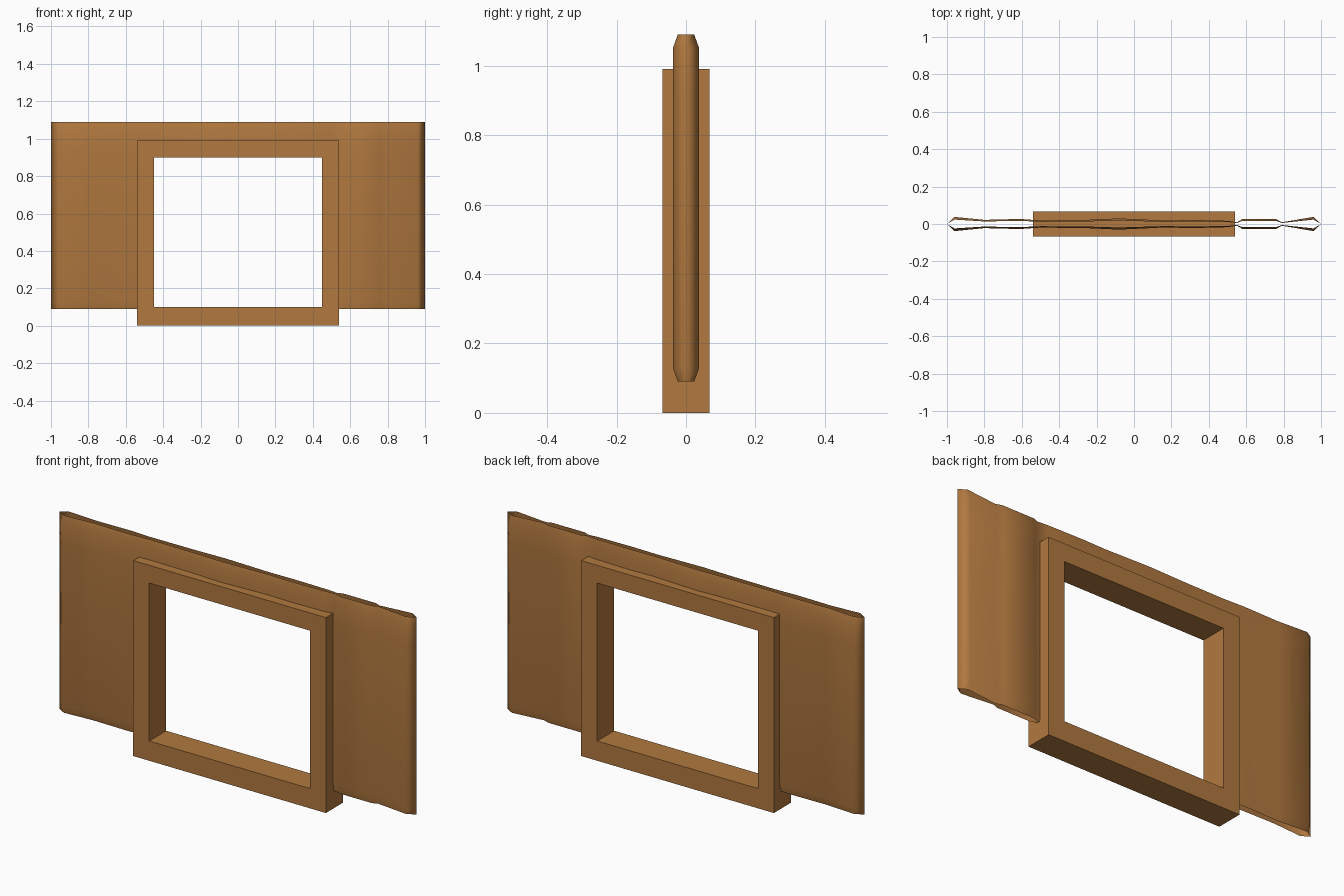
import bpy, bmesh

if "Cube" in bpy.data.objects:
    bpy.data.objects.remove(bpy.data.objects["Cube"])

wood = bpy.data.materials.new("warm brown wood")
wood.diffuse_color = (0.44, 0.19, 0.05, 1)
wood.use_nodes = True
wood.node_tree.nodes["Principled BSDF"].inputs["Base Color"].default_value = wood.diffuse_color


def make_object(name, bm, smooth):
    me = bpy.data.meshes.new(name)
    for f in bm.faces:
        f.smooth = smooth
    bm.to_mesh(me)
    bm.free()
    me.materials.append(wood)
    ob = bpy.data.objects.new(name, me)
    bpy.context.collection.objects.link(ob)
    return ob


# Window frame: two rectangular loops front and back, bridged all round
bm = bmesh.new()
rings = []
for hw, z0, z1, y in ((0.54, 0, 0.99, -0.068), (0.54, 0, 0.99, 0.068),
                      (0.45, 0.10, 0.90, 0.068), (0.45, 0.10, 0.90, -0.068)):
    rings.append([bm.verts.new((x, y, z)) for x, z in
                  ((-hw, z0), (hw, z0), (hw, z1), (-hw, z1))])
for i in range(4):
    a, b = rings[i], rings[(i + 1) % 4]
    for j in range(4):
        k = (j + 1) % 4
        bm.faces.new((a[j], a[k], b[k], b[j]))
bmesh.ops.recalc_face_normals(bm, faces=bm.faces)
make_object("window_frame", bm, False)

# Wall shell: uneven half thickness along x, tapered rims, open top and bottom
profile = ((-1, 0), (-0.96, 0.038), (-0.80, 0.022), (-0.61, 0.027), (-0.50, 0.019),
           (-0.25, 0.022), (-0.08, 0.03), (0.17, 0.018), (0.30, 0.022), (0.50, 0.017),
           (0.55, 0.009), (0.58, 0.027), (0.76, 0.027), (0.79, 0.009),
           (0.96, 0.038), (1, 0))
rows = ((0.09, 0.62), (0.13, 1), (0.95, 1), (1.05, 1), (1.09, 0.62))
bm = bmesh.new()
for side in (-1, 1):
    grid = [[bm.verts.new((x, side * t * s, z)) for x, t in profile] for z, s in rows]
    for r in range(len(rows) - 1):
        for c in range(len(profile) - 1):
            # leave out the opening behind the frame
            if rows[r + 1][0] <= 0.95 and -0.5 <= profile[c][0] < 0.5:
                continue
            q = [grid[r][c], grid[r][c + 1], grid[r + 1][c + 1], grid[r + 1][c]]
            bm.faces.new(q if side < 0 else q[::-1])
bmesh.ops.remove_doubles(bm, verts=bm.verts, dist=0.0005)
loose = [v for v in bm.verts if not v.link_faces]
bmesh.ops.delete(bm, geom=loose, context='VERTS')
make_object("wall_panel", bm, True)
